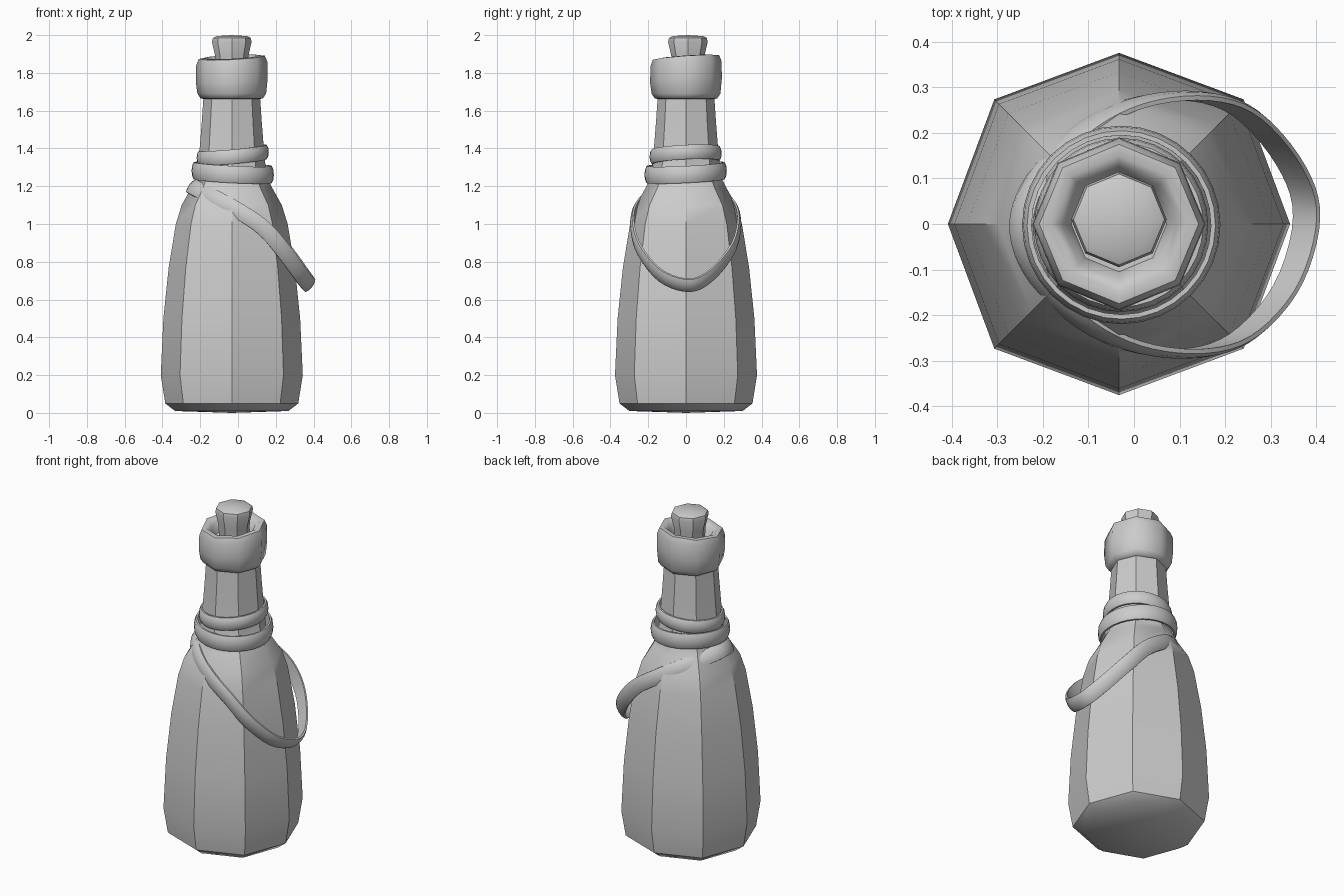
import bpy, bmesh, math
from mathutils import Vector

cube = bpy.data.objects.get("Cube")
if cube:
    bpy.data.objects.remove(cube, do_unlink=True)

AXIS_X = -0.033

mat = bpy.data.materials.new("plain_grey")
mat.use_nodes = True
GREY = (0.6, 0.6, 0.6, 1)
mat.diffuse_color = GREY
mat.node_tree.nodes["Principled BSDF"].inputs["Base Color"].default_value = GREY


def finish(name, bm, angle):
    """Turn a bmesh into a shaded object."""
    bmesh.ops.remove_doubles(bm, verts=bm.verts, dist=0.0005)
    bmesh.ops.recalc_face_normals(bm, faces=bm.faces)
    me = bpy.data.meshes.new(name)
    bm.to_mesh(me)
    bm.free()
    me.materials.append(mat)
    ob = bpy.data.objects.new(name, me)
    bpy.context.collection.objects.link(ob)
    bpy.ops.object.select_all(action='DESELECT')
    ob.select_set(True)
    bpy.context.view_layer.objects.active = ob
    bpy.ops.object.shade_smooth_by_angle(angle=math.radians(angle))
    return ob


def skin(bm, rings, closed=False):
    """Join rings of points with quads."""
    rows = [[bm.verts.new(p) for p in ring] for ring in rings]
    n = len(rows[0])
    pairs = list(zip(rows, rows[1:]))
    if closed:
        pairs.append((rows[-1], rows[0]))
    for a, b in pairs:
        for i in range(n):
            j = (i + 1) % n
            bm.faces.new((a[i], a[j], b[j], b[i]))


def lathe(name, profile, angle, y=0.0, tilt=(0, 0), pivot=0.0):
    """Eight-sided turned shape; wide rings are slightly fuller on the diagonals."""
    rings = []
    for r, z in profile:
        ring = []
        for i in range(8):
            a = i * math.pi / 4
            k = r * (1.03 if i % 2 and r > 0.25 else 1)
            dx, dy = k * math.cos(a), k * math.sin(a)
            lift = (tilt[0] * dx + tilt[1] * dy) if z > pivot else 0
            ring.append((AXIS_X + dx, y + dy, z + lift))
        rings.append(ring)
    bm = bmesh.new()
    skin(bm, rings)
    return finish(name, bm, angle)


def strap(name, path, across, half):
    """Closed leather band with a flat inside and rounded outside."""
    section = [(-0.006, -1), (0.004, -1), (0.012, -0.6), (0.015, 0),
               (0.012, 0.6), (0.004, 1), (-0.006, 1)]
    rings = []
    n = len(path)
    for i, p in enumerate(path):
        t = (path[(i + 1) % n] - path[i - 1]).normalized()
        out = t.cross(across).normalized()
        w = out.cross(t)
        rings.append([p + out * u + w * (v * half) for u, v in section])
    bm = bmesh.new()
    skin(bm, rings, closed=True)
    return finish(name, bm, 50)


def smooth_loop(pts, steps=5):
    """Closed Catmull-Rom curve through the points."""
    pts = [Vector(p) for p in pts]
    n, res = len(pts), []
    for i in range(n):
        a, b, c, d = (pts[(i + k) % n] for k in (-1, 0, 1, 2))
        for s in range(steps):
            t = s / steps
            res.append(0.5 * (2 * b + (c - a) * t + (2 * a - 5 * b + 4 * c - d) * t * t
                              + (3 * b - a - 3 * c + d) * t ** 3))
    return res


# Bottle body and neck
lathe("bottle_body", [
    (0, 0), (0.3, 0.01), (0.352, 0.05), (0.376, 0.2), (0.362, 0.5), (0.334, 0.77),
    (0.296, 1.0), (0.265, 1.1), (0.215, 1.19), (0.185, 1.25), (0.173, 1.36),
    (0.158, 1.55), (0.148, 1.7)], 38)

# Thick lip around the mouth, uneven on top
lathe("bottle_lip", [
    (0.14, 1.66), (0.165, 1.665), (0.182, 1.69), (0.19, 1.76), (0.188, 1.85),
    (0.175, 1.882), (0.15, 1.885), (0.125, 1.865), (0.105, 1.81), (0, 1.8)],
    50, tilt=(0.05, 0.07), pivot=1.72)

# Cork stopper
lathe("cork", [
    (0, 1.75), (0.08, 1.75), (0.088, 1.89), (0.105, 1.965), (0.1, 1.985),
    (0.08, 1.995), (0, 2.0)], 40, y=0.01)

# Two bands wrapped around the neck
for name, r, z, slope, half in (("upper_neck_band", 0.176, 1.365, 0.09, 0.038),
                                ("lower_neck_band", 0.203, 1.272, -0.05, 0.045)):
    ring = []
    for i in range(32):
        a = i * math.tau / 32
        c, s = math.cos(a), math.sin(a)
        ring.append(Vector((-0.028 + r * c, -0.002 + r * s,
                            z + slope * r * c + 0.05 * r * s)))
    strap(name, ring, Vector((0, 0, 1)), half)

# Loose strap hanging off one shoulder
half_loop = [(0.345, 0.13, 0.725), (0.25, 0.24, 0.855), (0.14, 0.277, 0.98),
             (0, 0.262, 1.075), (-0.12, 0.2, 1.14), (-0.21, 0.1, 1.185)]
other_half = [(x - 0.006, -y - 0.003, z) for x, y, z in reversed(half_loop)]
loop = [(0.38, 0.015, 0.675)] + half_loop + [(-0.245, 0, 1.2)] + other_half
strap("hanging_strap", smooth_loop(loop), Vector((0.62, 0, 0.78)), 0.042)
